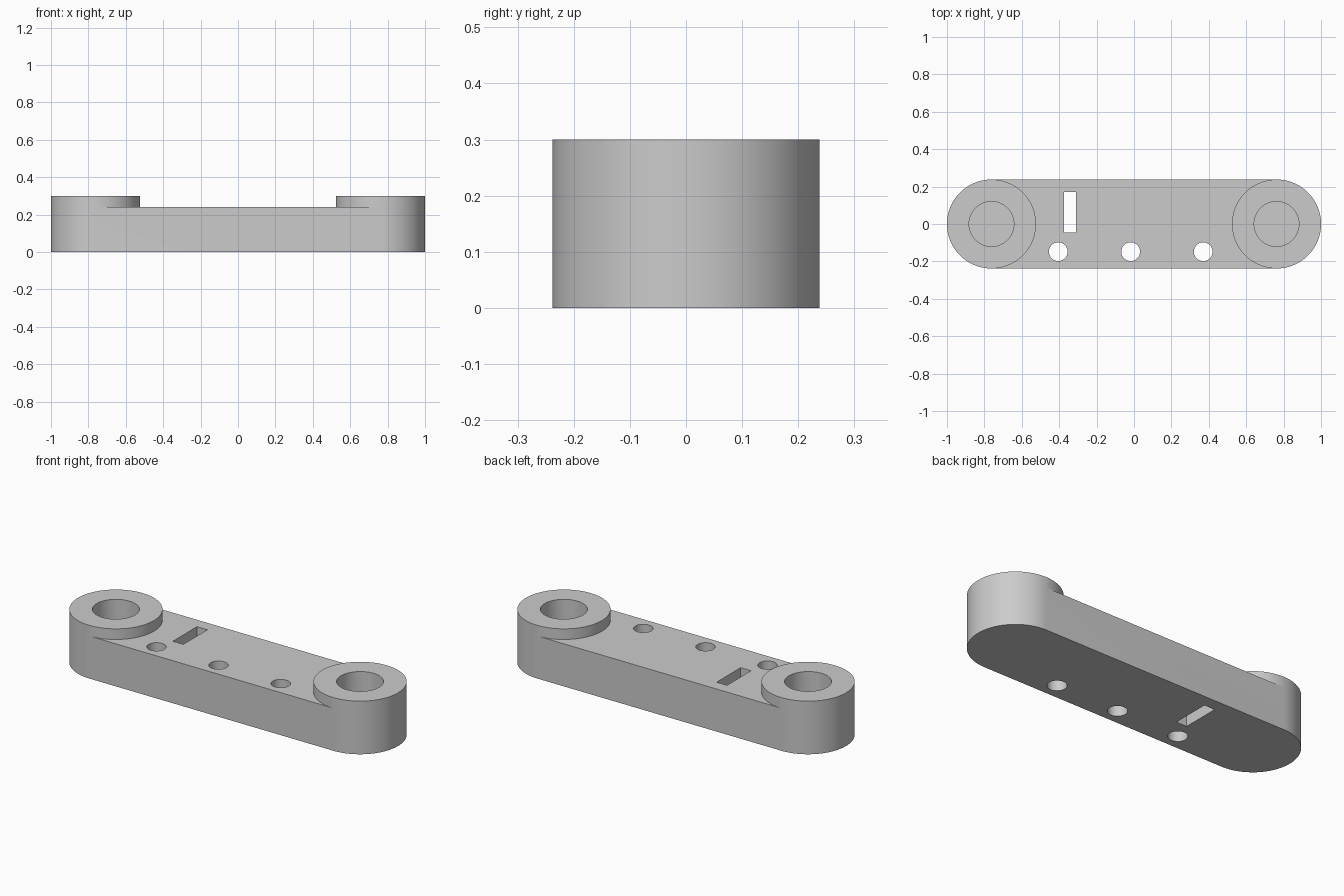
import bpy
import bmesh
from math import cos, sin, radians

cube = bpy.data.objects.get("Cube")
if cube:
    bpy.data.objects.remove(cube, do_unlink=True)

R = 0.238            # end radius
CX = 1 - R           # end centre
BAR_TOP, BOSS_TOP = 0.24, 0.3
FLOOR = 0.05         # bottom of the blind sockets

grey = bpy.data.materials.new("plain grey")
grey.use_nodes = True
colour = (0.6, 0.6, 0.6, 1)
grey.diffuse_color = colour
grey.node_tree.nodes["Principled BSDF"].inputs["Base Color"].default_value = colour


def arc(cx, cy, r, start, end, steps):
    angles = [radians(start + (end - start) * i / steps) for i in range(steps + 1)]
    return [(cx + r * cos(a), cy + r * sin(a)) for a in angles]


def prism(name, outline, z0, z1):
    """Extrude a flat outline between two heights."""
    bm = bmesh.new()
    base = bm.faces.new([bm.verts.new((x, y, z0)) for x, y in outline])
    top = bmesh.ops.extrude_face_region(bm, geom=[base], use_keep_orig=True)["geom"]
    moved = [v for v in top if isinstance(v, bmesh.types.BMVert)]
    bmesh.ops.translate(bm, verts=moved, vec=(0, 0, z1 - z0))
    bmesh.ops.recalc_face_normals(bm, faces=bm.faces)
    mesh = bpy.data.meshes.new(name)
    bm.to_mesh(mesh)
    bm.free()
    mesh.materials.append(grey)
    obj = bpy.data.objects.new(name, mesh)
    bpy.context.collection.objects.link(obj)
    return obj


def circle(cx, cy, r, steps=64):
    return arc(cx, cy, r, 0, 360, steps)[:-1]


# Rounded link at full boss height
link = prism("link_arm", arc(CX, 0, R, -90, 90, 48) + arc(-CX, 0, R, 90, 270, 48),
             0, BOSS_TOP)

# Recess between the two bosses
right = arc(CX, 0, R, 92, 268, 48)
left = arc(-CX, 0, R, -88, 88, 48)
recess = ([(right[0][0], 0.5)] + right + [(right[-1][0], -0.5)]
          + [(left[0][0], -0.5)] + left + [(left[-1][0], 0.5)])
cutters = [prism("recess_cutter", recess, BAR_TOP, 0.5)]

# Blind sockets in the bosses
for x in (-CX, CX):
    cutters.append(prism("socket_cutter", circle(x, 0, 0.12), FLOOR, 0.5))

# Through holes along the front edge
for x in (-0.405, -0.018, 0.37):
    cutters.append(prism("hole_cutter", circle(x, -0.148, 0.05, 48), -0.1, 0.5))

# Rectangular slot
slot = [(-0.375, -0.045), (-0.31, -0.045), (-0.31, 0.17), (-0.375, 0.17)]
cutters.append(prism("slot_cutter", slot, -0.1, 0.5))

bpy.ops.object.select_all(action="DESELECT")
link.select_set(True)
bpy.context.view_layer.objects.active = link
for cutter in cutters:
    cutter.hide_render = True
    mod = link.modifiers.new("cut", "BOOLEAN")
    mod.operation = "DIFFERENCE"
    mod.solver = "EXACT"
    mod.object = cutter
    bpy.ops.object.modifier_apply(modifier=mod.name)
    bpy.data.objects.remove(cutter, do_unlink=True)

bpy.ops.object.shade_smooth_by_angle(angle=radians(30))
